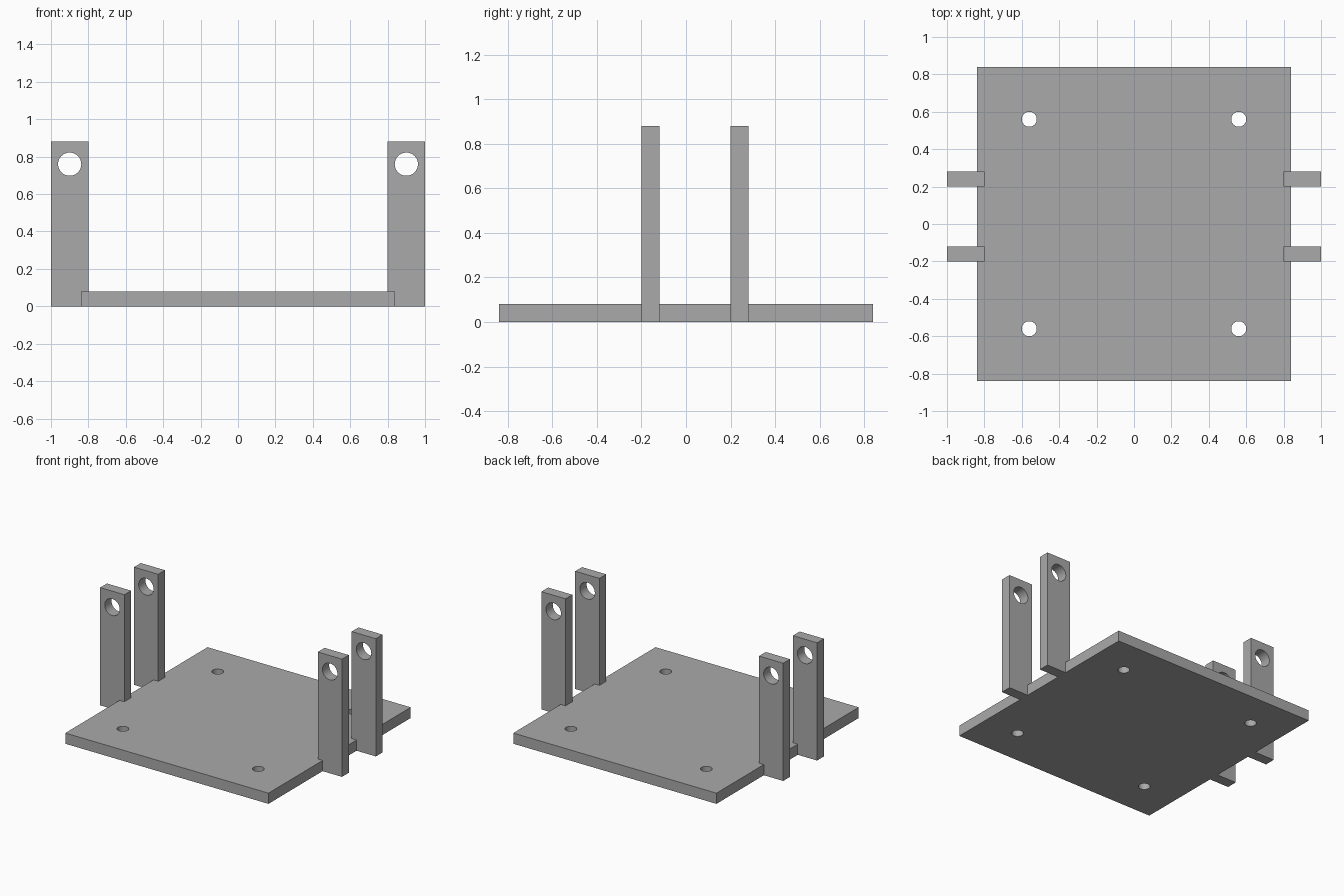
import bpy
import bmesh
from mathutils import Matrix, Vector

cube = bpy.data.objects.get("Cube")
if cube:
    bpy.data.objects.remove(cube, do_unlink=True)

# Single grey finish
GREY = (0.4, 0.4, 0.4, 1.0)
grey = bpy.data.materials.new("plain_grey")
grey.use_nodes = True
grey.diffuse_color = GREY
grey.node_tree.nodes["Principled BSDF"].inputs["Base Color"].default_value = GREY

THICK = 0.08        # plate and post thickness
PLATE = 1.68        # plate side
POST_W, POST_H = 0.2, 0.88


def new_object(name, bm):
    mesh = bpy.data.meshes.new(name)
    bm.to_mesh(mesh)
    bm.free()
    mesh.materials.append(grey)
    obj = bpy.data.objects.new(name, mesh)
    bpy.context.collection.objects.link(obj)
    return obj


def box(name, size):
    """Box standing on z = 0, centred in x and y."""
    bm = bmesh.new()
    bmesh.ops.create_cube(bm, size=1, matrix=Matrix.Translation((0, 0, size[2] / 2))
                          @ Matrix.Diagonal((*size, 1)))
    return new_object(name, bm)


def drill(obj, centres, radius, axis):
    """Cut round through-holes along the given axis."""
    bm = bmesh.new()
    turn = Vector((0, 0, 1)).rotation_difference(Vector(axis)).to_matrix().to_4x4()
    for c in centres:
        bmesh.ops.create_cone(bm, cap_ends=True, segments=48, radius1=radius,
                              radius2=radius, depth=3 * THICK,
                              matrix=Matrix.Translation(c) @ turn)
    cutter = new_object("hole_cutter", bm)
    cutter.hide_render = True
    mod = obj.modifiers.new("holes", 'BOOLEAN')
    mod.operation, mod.solver, mod.object = 'DIFFERENCE', 'EXACT', cutter
    bpy.ops.object.select_all(action='DESELECT')
    obj.select_set(True)
    bpy.context.view_layer.objects.active = obj
    bpy.ops.object.modifier_apply(modifier=mod.name)
    bpy.data.objects.remove(cutter, do_unlink=True)
    bpy.ops.object.shade_smooth_by_angle()


# Base plate with four mounting holes
plate = box("base_plate", (PLATE, PLATE, THICK))
drill(plate, [(x, y, THICK / 2) for x in (-0.56, 0.56) for y in (-0.56, 0.56)],
      0.04, (0, 0, 1))

# Upright posts with pivot holes, in pairs on each side
for side, x in (("left", 0.9), ("right", -0.9)):
    for place, y in (("front", -0.16), ("back", 0.24)):
        post = box(f"{place}_{side}_post", (POST_W, THICK, POST_H))
        drill(post, [(0, 0, 0.76)], 0.062, (0, 1, 0))
        post.location = (x, y, 0)
